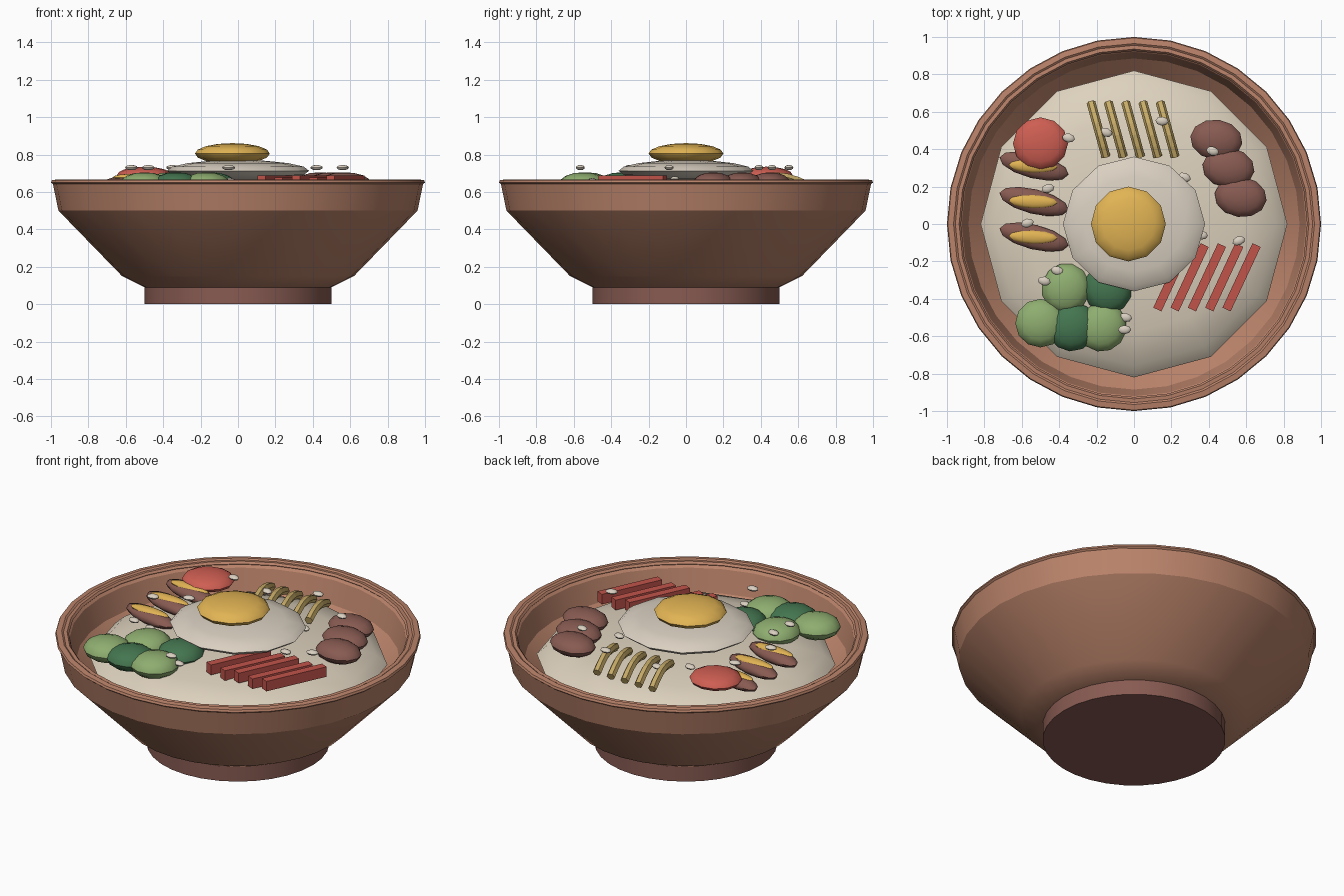
import bpy, bmesh, math, random
from mathutils import Matrix, Vector

random.seed(4)
cube = bpy.data.objects.get("Cube")
if cube:
    bpy.data.objects.remove(cube, do_unlink=True)


def material(name, r, g, b):
    """Flat material from 0-255 display values."""
    col = [((c / 255 + 0.055) / 1.055) ** 2.4 for c in (r, g, b)] + [1]
    m = bpy.data.materials.new(name)
    m.diffuse_color = col
    m.use_nodes = True
    m.node_tree.nodes["Principled BSDF"].inputs["Base Color"].default_value = col
    return m


CLAY = material("terracotta", 186, 131, 106)
BROWN = material("reddish_brown", 136, 91, 82)
RICE = material("rice_cream", 222, 210, 190)
WHITE = material("egg_white", 218, 208, 193)
YOLK = material("yolk_yellow", 226, 180, 84)
SPROUT = material("sprout_tan", 200, 172, 104)
RED = material("tomato_red", 206, 94, 82)
MEAT = material("carrot_red", 193, 84, 74)
LEAF = material("light_green", 143, 174, 112)
DARK = material("dark_green", 68, 118, 80)


def finish(name, bm, mat, angle=40):
    bmesh.ops.recalc_face_normals(bm, faces=bm.faces)
    me = bpy.data.meshes.new(name)
    bm.to_mesh(me)
    bm.free()
    me.materials.append(mat)
    ob = bpy.data.objects.new(name, me)
    bpy.context.collection.objects.link(ob)
    if angle:
        bpy.ops.object.select_all(action='DESELECT')
        ob.select_set(True)
        bpy.context.view_layer.objects.active = ob
        bpy.ops.object.shade_smooth_by_angle(angle=math.radians(angle))
    return ob


def lathe(name, profile, mat, sides=32, angle=28):
    """Revolve a profile of (radius, z) that starts and ends on the axis."""
    bm = bmesh.new()
    vs = [bm.verts.new((r, 0, z)) for r, z in profile]
    es = [bm.edges.new(p) for p in zip(vs, vs[1:])]
    bmesh.ops.spin(bm, geom=vs + es, cent=(0, 0, 0), axis=(0, 0, 1),
                   angle=2 * math.pi, steps=sides, use_merge=True)
    bmesh.ops.remove_doubles(bm, verts=bm.verts, dist=1e-4)
    return finish(name, bm, mat, angle)


def blob(name, loc, size, mat, turn=0, u=12, v=8):
    """Squashed sphere, turned about z in degrees."""
    bm = bmesh.new()
    bmesh.ops.create_uvsphere(bm, u_segments=u, v_segments=v, radius=1)
    bm.transform(Matrix.Translation(loc) @ Matrix.Rotation(math.radians(turn), 4, 'Z')
                 @ Matrix.Diagonal((*size, 1)))
    return finish(name, bm, mat)


def tube(name, path, radius, mat, sides=6):
    """Capped tube along a path, with rings kept across the path."""
    bm = bmesh.new()
    pts = [Vector(p) for p in path]
    rings = []
    for i, p in enumerate(pts):
        d = (pts[min(i + 1, len(pts) - 1)] - pts[max(i - 1, 0)]).normalized()
        side = d.cross(Vector((0, 0, 1))).normalized()
        up = side.cross(d)
        angs = [2 * math.pi * k / sides for k in range(sides)]
        rings.append([bm.verts.new(p + radius * (side * math.cos(a) + up * math.sin(a)))
                      for a in angs])
    for a, b in zip(rings, rings[1:]):
        for k in range(sides):
            n = (k + 1) % sides
            bm.faces.new((a[k], a[n], b[n], b[k]))
    bm.faces.new(rings[0])
    bm.faces.new(rings[-1])
    return finish(name, bm, mat, 0)


# Bowl, rim and foot
lathe("bowl", [(0, 0.09), (0.5, 0.09), (0.62, 0.15), (0.96, 0.5), (0.99, 0.645),
               (0.94, 0.65), (0.92, 0.63), (0.885, 0.5), (0.56, 0.2), (0, 0.17)], CLAY)
rim = [(0.93, 0.645), (0.985, 0.638), (1.0, 0.65), (0.995, 0.663), (0.965, 0.667),
       (0.955, 0.66), (0.935, 0.662), (0.925, 0.65), (0.93, 0.645)]
lathe("bowl_rim", rim, CLAY)
lathe("bowl_foot", [(0, 0), (0.5, 0), (0.5, 0.09), (0, 0.09)], BROWN)

# Rice bed and fried egg
blob("rice_bed", (0, 0, 0.505), (0.82, 0.82, 0.15), RICE)
blob("egg_white", (0, 0, 0.713), (0.38, 0.36, 0.058), WHITE)
blob("egg_yolk", (-0.03, 0, 0.805), (0.2, 0.2, 0.056), YOLK)

# Spinach clumps
for i, (x, y, m) in enumerate([(-0.5, -0.53, LEAF), (-0.33, -0.55, DARK), (-0.17, -0.55, LEAF),
                               (-0.365, -0.345, LEAF), (-0.14, -0.345, DARK)]):
    blob(f"spinach_{i + 1}", (x, y, 0.64), (0.135, 0.13, 0.065), m, turn=i * 25)

# Tomato and bean patties
blob("tomato", (-0.5, 0.43, 0.69), (0.147, 0.14, 0.045), RED)
for i, (x, y) in enumerate([(0.44, 0.45), (0.505, 0.3), (0.57, 0.145)]):
    blob(f"bean_{i + 1}", (x, y, 0.65), (0.14, 0.108, 0.055), BROWN, turn=-8)

# Mushroom slices with a yellow face
for i, y in enumerate([0.31, 0.12, -0.07]):
    blob(f"mushroom_{i + 1}", (-0.535, y, 0.65), (0.19, 0.066, 0.04), BROWN, turn=-14)
    blob(f"mushroom_gill_{i + 1}", (-0.54, y, 0.678), (0.13, 0.037, 0.02), YOLK, turn=-3)

# Bean sprouts, arched
for i in range(5):
    x = -0.19 + 0.0925 * i
    path = []
    for k in range(6):
        t = k / 5
        path.append((x + 0.04 - 0.08 * t, 0.36 + 0.29 * t,
                     0.66 - 0.025 * t + 0.035 * math.sin(math.pi * t)))
    tube(f"sprout_{i + 1}", path, 0.024, SPROUT)

# Carrot strips
for i in range(5):
    bm = bmesh.new()
    bmesh.ops.create_cube(bm, size=1)
    z = 0.658 if i % 2 == 0 else 0.648
    bm.transform(Matrix.Translation((0.205 + 0.0925 * i, -0.285, z))
                 @ Matrix.Rotation(math.radians(-25), 4, 'Z')
                 @ Matrix.Diagonal((0.048, 0.38, 0.06, 1)))
    finish(f"carrot_strip_{i + 1}", bm, MEAT, 0)

# Sesame seeds
seeds = [(-0.35, 0.46, 0.73), (-0.15, 0.49, 0.69), (0.15, 0.55, 0.73), (0.42, 0.39, 0.73),
         (0.27, 0.25, 0.67), (0.36, -0.06, 0.67), (0.56, -0.09, 0.73), (-0.46, 0.19, 0.68),
         (-0.57, 0.005, 0.73), (-0.48, -0.305, 0.73), (-0.05, -0.565, 0.73),
         (-0.045, -0.5, 0.66), (-0.41, -0.25, 0.68)]
for i, s in enumerate(seeds):
    blob(f"sesame_seed_{i + 1}", s, (0.035, 0.024, 0.014), WHITE,
         turn=random.uniform(-25, 25), u=8, v=6)
